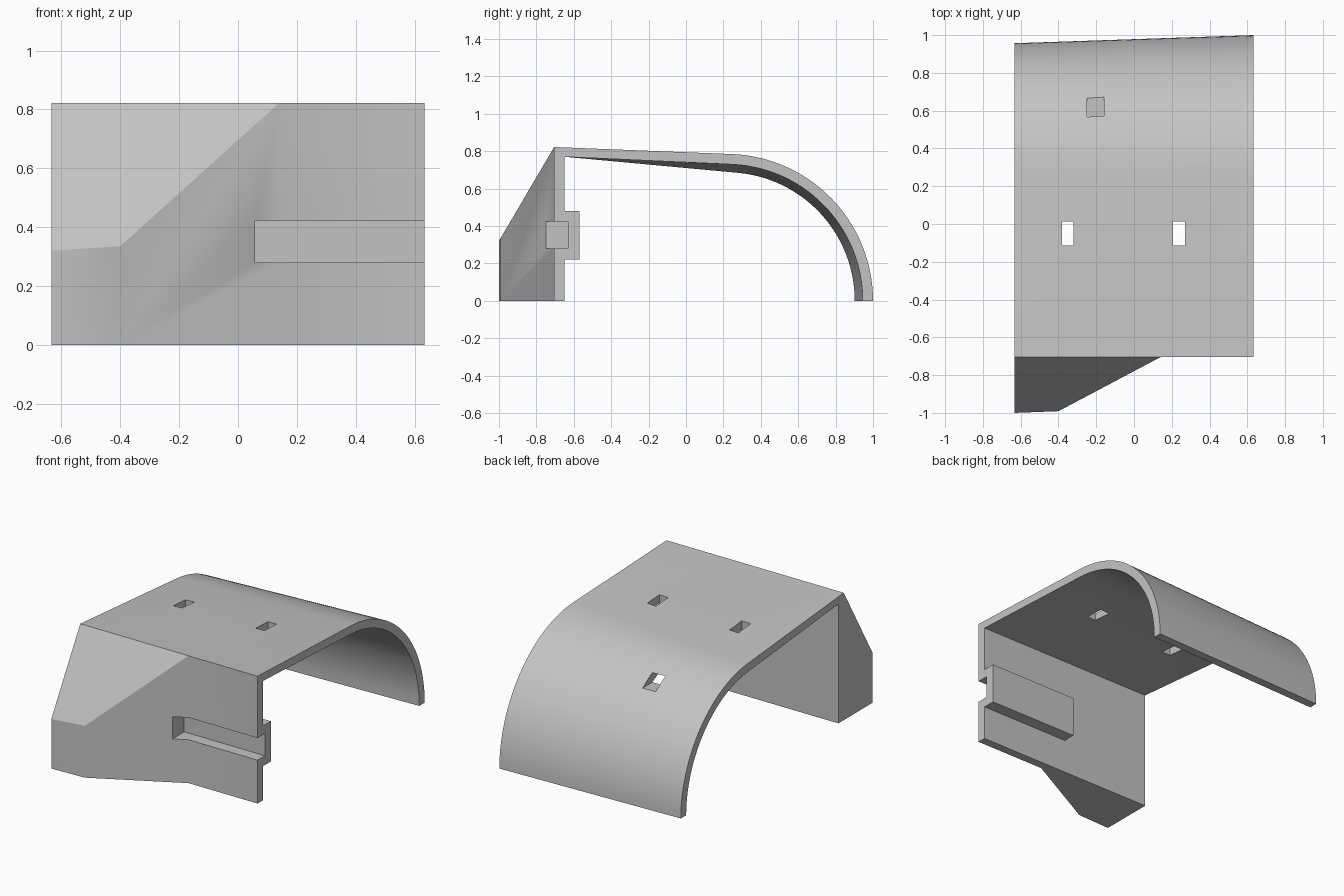
import bpy, bmesh, math

if "Cube" in bpy.data.objects:
    bpy.data.objects.remove(bpy.data.objects["Cube"])

HALF = 0.633      # half width along x
FRONT = -0.705    # outer face of the front plate
TOP = 0.822

grey = bpy.data.materials.new("light_grey")
grey.diffuse_color = (0.55, 0.55, 0.55, 1)
grey.use_nodes = True
grey.node_tree.nodes["Principled BSDF"].inputs["Base Color"].default_value = grey.diffuse_color


def loft(name, rings):
    """Solid between two closed rings with the same number of points."""
    bm = bmesh.new()
    a, b = [[bm.verts.new(p) for p in ring] for ring in rings]
    n = len(a)
    bm.faces.new(a)
    bm.faces.new(b)
    for i in range(n):
        j = (i + 1) % n
        bm.faces.new((a[i], a[j], b[j], b[i]))
    bmesh.ops.recalc_face_normals(bm, faces=bm.faces)
    mesh = bpy.data.meshes.new(name)
    bm.to_mesh(mesh)
    bm.free()
    obj = bpy.data.objects.new(name, mesh)
    bpy.context.collection.objects.link(obj)
    mesh.materials.append(grey)
    return obj


def box(name, x, y, z):
    corners = [(x[0], y[0]), (x[1], y[0]), (x[1], y[1]), (x[0], y[1])]
    return loft(name, [[(*c, h) for c in corners] for h in z])


def shell_ring(x, radius, start):
    """Front plate, sloping roof and curved back as one strip outline."""
    steps, thick, centre = 28, 0.055, 0.215
    angles = [math.radians(start) * i / steps for i in range(steps + 1)]
    arc = lambda r, seq: [(x, centre + r * math.cos(t), r * math.sin(t)) for t in seq]
    outer = [(x, FRONT, 0), (x, FRONT, TOP)] + arc(radius, reversed(angles))
    inner = arc(radius - thick, angles) + [(x, -0.65, 0.77), (x, -0.65, 0)]
    return outer + inner


# Tapered shell: slightly smaller at the left end
cover = loft("cover", [shell_ring(-HALF, 0.742, 85), shell_ring(HALF, 0.785, 87.5)])

# Solid corner wedge on the front left
plan = [(-HALF, -1, 0.32), (-0.4, -0.991, 0.335), (0.14, FRONT, TOP), (-HALF, FRONT, TOP)]
wedge = loft("corner_wedge", [[(x, y, 0) for x, y, z in plan], plan])

# Raised channel on the rear of the front plate
boss = box("channel_boss", (0, HALF), (-0.65, -0.57), (0.22, 0.48))

# Cutters: front slot, two roof holes, one hole in the curved back
slot = box("slot_cutter", (0.057, 0.8), (-1.1, -0.63), (0.28, 0.423))
hole_a = box("roof_hole_cutter_left", (-0.382, -0.319), (-0.115, 0.012), (0.5, 1))
hole_b = box("roof_hole_cutter_right", (0.206, 0.269), (-0.115, 0.012), (0.5, 1))
hole_c = box("back_hole_cutter", (-0.25, -0.16), (0.4, 0.9), (0.605, 0.668))

for part, op in [(wedge, 'UNION'), (boss, 'UNION'), (slot, 'DIFFERENCE'),
                 (hole_a, 'DIFFERENCE'), (hole_b, 'DIFFERENCE'), (hole_c, 'DIFFERENCE')]:
    mod = cover.modifiers.new(part.name, 'BOOLEAN')
    mod.operation = op
    mod.solver = 'EXACT'
    mod.object = part
    bpy.context.view_layer.objects.active = cover
    bpy.ops.object.modifier_apply(modifier=mod.name)
    bpy.data.objects.remove(part)

# Smooth the curve, keep the corners crisp
bpy.ops.object.select_all(action='DESELECT')
cover.select_set(True)
bpy.context.view_layer.objects.active = cover
bpy.ops.object.shade_smooth_by_angle(angle=math.radians(30))
